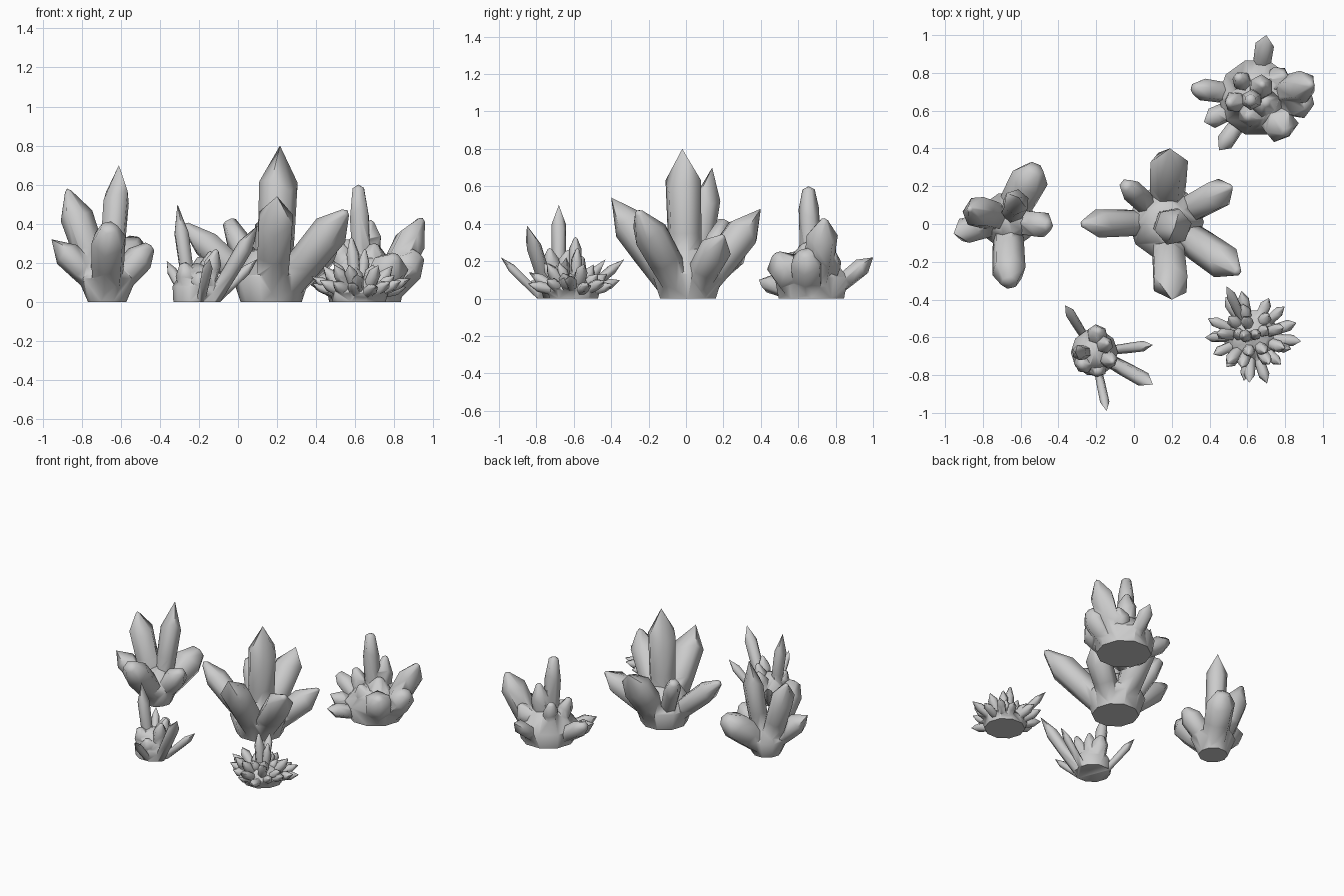
import bpy, bmesh, math, random
from mathutils import Vector

if "Cube" in bpy.data.objects:
    bpy.data.objects.remove(bpy.data.objects["Cube"])

random.seed(4)


def skin(bm, loops, tip):
    """Closed skin over a stack of rings, ending in a point."""
    bm.faces.new(loops[0][::-1])
    for a, b in zip(loops, loops[1:]):
        for i in range(len(a)):
            j = (i + 1) % len(a)
            bm.faces.new((a[i], a[j], b[j], b[i]))
    top = bm.verts.new(tip)
    for i in range(len(loops[-1])):
        bm.faces.new((loops[-1][i], loops[-1][(i + 1) % len(loops[-1])], top))


def crystal(bm, base, tip, r, blunt=0.0, shoulder=0.74, foot=0.85, sides=6):
    """Tapered prism: narrow foot, wide shoulder, pointed or blunt end."""
    base, tip = Vector(base), Vector(tip)
    axis = tip - base
    q = axis.to_track_quat('Z', 'Y')
    spin = random.uniform(0, 1)
    rings = [(0.0, foot * r), (0.4, 0.96 * r), (shoulder, r)]
    if blunt:
        rings.append((0.97, r * blunt))
    loops = []
    for k, (t, rad) in enumerate(rings):
        loop = []
        for i in range(sides):
            a = 2 * math.pi * (i + spin) / sides
            # uneven shoulder for natural facets
            dt = 0.05 * math.cos(2 * a + spin) if k == 2 else 0
            loop.append(bm.verts.new(base + axis * (t + dt) + q @ Vector(
                (rad * math.cos(a), rad * math.sin(a), 0))))
        loops.append(loop)
    skin(bm, loops, tip)


def make(name, bm):
    bmesh.ops.recalc_face_normals(bm, faces=bm.faces[:])
    me = bpy.data.meshes.new(name)
    bm.to_mesh(me)
    bm.free()
    ob = bpy.data.objects.new(name, me)
    bpy.context.collection.objects.link(ob)
    return ob


def cluster(name, centre, core, spikes, spread, lift=0.0):
    """Crystals fused with a low root bowl, cut flat at the ground."""
    c = Vector((centre[0], centre[1], 0))
    # root bowl: (height, radius) rings
    bm = bmesh.new()
    loops = [[bm.verts.new(c + Vector((r * math.cos(math.pi * i / 5),
                                       r * math.sin(math.pi * i / 5), z)))
              for i in range(10)] for z, r in core]
    skin(bm, loops, c + Vector((0, 0, core[-1][0] + 0.03)))
    ob = make(name, bm)
    # crystals
    bm = bmesh.new()
    for x, y, z, r, blunt in spikes:
        out = Vector((x, y, 0)) - c
        start = c + out * min(0.3, spread / max(out.length, 0.01))
        start.z = lift
        crystal(bm, start, (x, y, z), r, blunt)
    helper = make(name + "_helper", bm)
    # fuse everything into one shell
    mod = ob.modifiers.new("fuse", 'BOOLEAN')
    mod.operation, mod.solver, mod.object = 'UNION', 'EXACT', helper
    mod.use_self = True
    dg = bpy.context.evaluated_depsgraph_get()
    me = bpy.data.meshes.new_from_object(ob.evaluated_get(dg))
    ob.modifiers.clear()
    ob.data = me
    bpy.data.objects.remove(helper)
    # flat underside
    bm = bmesh.new()
    bm.from_mesh(me)
    cut = bmesh.ops.bisect_plane(
        bm, geom=bm.verts[:] + bm.edges[:] + bm.faces[:], dist=1e-5,
        plane_co=(0, 0, 0), plane_no=(0, 0, 1), clear_inner=True)
    edges = [e for e in cut['geom_cut'] if isinstance(e, bmesh.types.BMEdge)]
    bmesh.ops.holes_fill(bm, edges=edges, sides=0)
    for f in bm.faces:
        f.smooth = True
    bm.to_mesh(me)
    bm.free()
    me.set_sharp_from_angle(angle=math.radians(62))
    return ob


# each spike: tip x, y, z, radius, bluntness

# large central cluster
cluster("large_crystal_cluster", (0.17, 0.01),
        [(-0.02, 0.15), (0.13, 0.20), (0.26, 0.11)], [
    (0.215, -0.02, 0.80, 0.10, 0),
    (0.19, 0.40, 0.48, 0.10, 0),
    (0.20, -0.40, 0.54, 0.10, 0),
    (-0.28, 0.0, 0.40, 0.075, 0.3),
    (-0.05, 0.21, 0.42, 0.06, 0.6),
    (0.52, 0.20, 0.34, 0.085, 0.2),
    (0.56, -0.26, 0.47, 0.095, 0.25),
], 0.06, 0.05)

# left cluster
cluster("left_crystal_cluster", (-0.67, 0.02),
        [(-0.02, 0.09), (0.12, 0.15), (0.22, 0.08)], [
    (-0.61, 0.14, 0.70, 0.07, 0),
    (-0.875, 0.08, 0.58, 0.085, 0.2),
    (-0.955, -0.05, 0.32, 0.07, 0),
    (-0.445, -0.01, 0.29, 0.075, 0.4),
    (-0.66, -0.32, 0.39, 0.092, 0.5),
    (-0.52, 0.30, 0.31, 0.10, 0.5),
], 0.03, 0.07)

# thin spiky cluster at the front
cluster("needle_crystal_cluster", (-0.21, -0.68),
        [(-0.02, 0.12), (0.08, 0.125), (0.17, 0.07)], [
    (-0.31, -0.68, 0.50, 0.04, 0),
    (-0.365, -0.43, 0.21, 0.026, 0),
    (0.10, -0.64, 0.22, 0.028, 0),
    (0.10, -0.85, 0.39, 0.042, 0),
    (-0.145, -0.99, 0.22, 0.025, 0),
    (-0.19, -0.56, 0.23, 0.055, 0.4),
    (-0.11, -0.73, 0.27, 0.045, 0.3),
    (-0.19, -0.79, 0.15, 0.05, 0.4),
    (-0.14, -0.63, 0.26, 0.045, 0.3),
    (-0.28, -0.75, 0.20, 0.055, 0.4),
], 0.09, 0.0)

# small rosette cluster: rings of short spikes
rosette = [(0.49, -0.33, 0.21, 0.026, 0), (0.58, -0.59, 0.33, 0.034, 0.3),
           (0.885, -0.62, 0.12, 0.03, 0), (0.61, -0.84, 0.14, 0.03, 0),
           (0.375, -0.60, 0.13, 0.025, 0), (0.65, -0.58, 0.27, 0.03, 0.3)]
for n, rad, z, r in ((13, 0.235, 0.10, 0.03), (9, 0.18, 0.16, 0.032),
                     (5, 0.10, 0.21, 0.032)):
    for i in range(n):
        a = 2 * math.pi * (i + random.uniform(0.3, 0.7)) / n
        d = rad * random.uniform(0.86, 1.1)
        rosette.append((0.62 + d * math.cos(a), -0.60 + d * math.sin(a),
                        z * random.uniform(0.7, 1.2), r, 0.15))
cluster("rosette_crystal_cluster", (0.62, -0.60),
        [(-0.02, 0.13), (0.05, 0.15), (0.11, 0.09)], rosette, 0.06, 0.03)

# broad cluster at the back right
cluster("broad_crystal_cluster", (0.65, 0.67),
        [(-0.02, 0.18), (0.11, 0.205), (0.22, 0.12)], [
    (0.615, 0.655, 0.60, 0.055, 0.6),
    (0.945, 0.74, 0.43, 0.085, 0.25),
    (0.93, 0.64, 0.25, 0.09, 0.45),
    (0.70, 1.00, 0.22, 0.05, 0),
    (0.45, 0.39, 0.10, 0.05, 0),
    (0.31, 0.72, 0.20, 0.06, 0.5),
    (0.37, 0.54, 0.13, 0.055, 0),
    (0.81, 0.48, 0.24, 0.095, 0.3),
    (0.55, 0.78, 0.32, 0.05, 0.5),
    (0.50, 0.64, 0.32, 0.055, 0.4),
    (0.68, 0.74, 0.42, 0.065, 0.3),
    (0.80, 0.79, 0.25, 0.07, 0.3),
    (0.60, 0.56, 0.25, 0.07, 0.3),
    (0.70, 0.64, 0.30, 0.08, 0.3),
], 0.10, 0.03)
